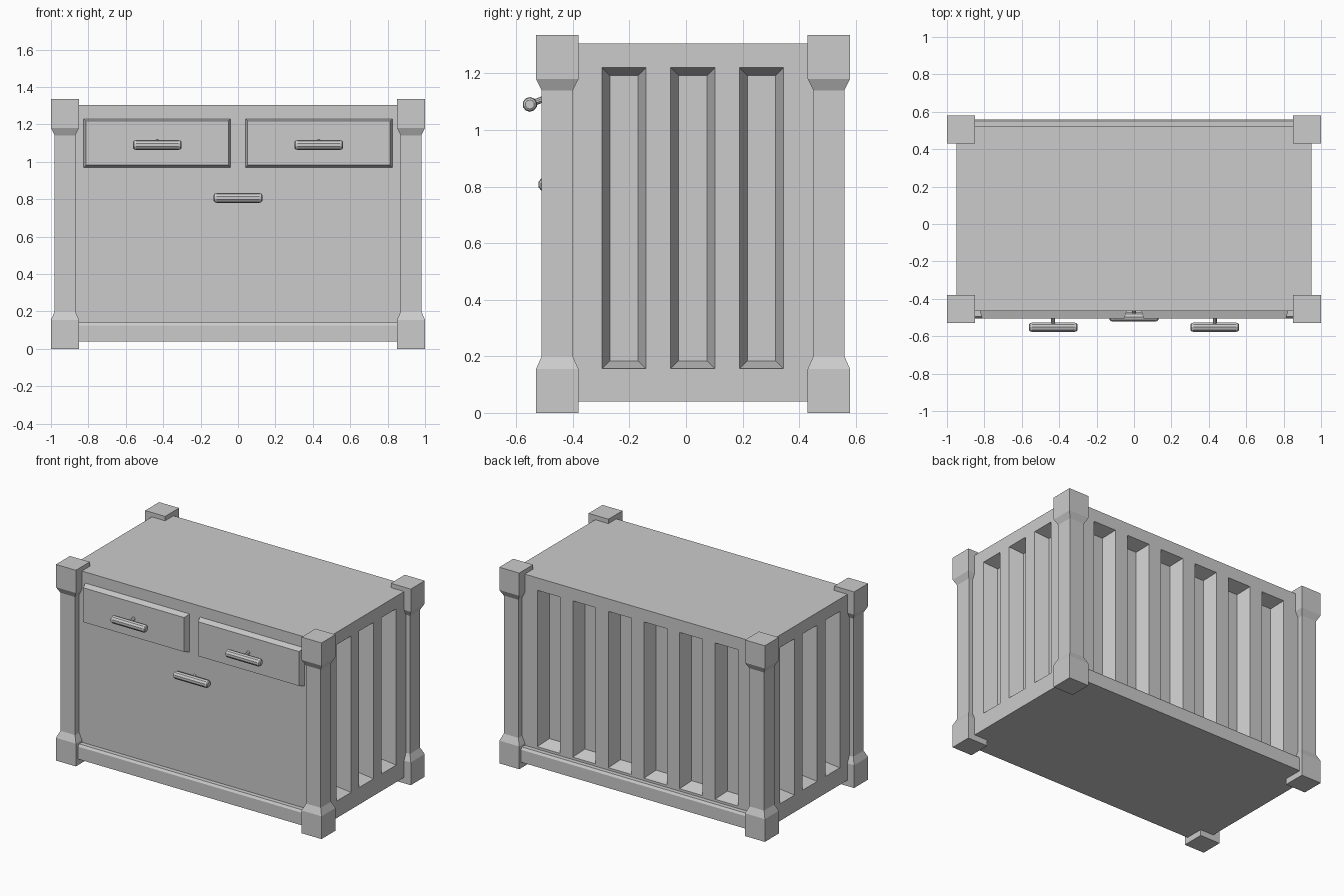
import bpy
import bmesh
from math import pi
from mathutils import Matrix, Vector

if "Cube" in bpy.data.objects:
    bpy.data.objects.remove(bpy.data.objects["Cube"], do_unlink=True)

grey = bpy.data.materials.new("plain_grey")
grey.use_nodes = True
grey.diffuse_color = (0.6, 0.6, 0.6, 1)
grey.node_tree.nodes["Principled BSDF"].inputs["Base Color"].default_value = (0.6, 0.6, 0.6, 1)


def finish(name, bm):
    bmesh.ops.recalc_face_normals(bm, faces=bm.faces)
    mesh = bpy.data.meshes.new(name)
    bm.to_mesh(mesh)
    bm.free()
    mesh.materials.append(grey)
    obj = bpy.data.objects.new(name, mesh)
    bpy.context.scene.collection.objects.link(obj)
    return obj


def add_loft(bm, sections, matrix):
    """Stack rectangles (half width, half depth, height) along local z."""
    rings = [[bm.verts.new(matrix @ Vector((sx * a, sy * b, h)))
              for sx, sy in ((-1, -1), (1, -1), (1, 1), (-1, 1))]
             for a, b, h in sections]
    for low, high in zip(rings, rings[1:]):
        for i in range(4):
            j = (i + 1) % 4
            bm.faces.new((low[i], low[j], high[j], high[i]))
    bm.faces.new(rings[0][::-1])
    bm.faces.new(rings[-1])


def loft(name, sections, matrix):
    bm = bmesh.new()
    add_loft(bm, sections, matrix)
    return finish(name, bm)


def facing(angle, location):
    """Local z points outward (-y turned by angle), local y points up."""
    return Matrix.Translation(location) @ Matrix.Rotation(angle, 4, 'Z') @ Matrix.Rotation(pi / 2, 4, 'X')


MID_Y = 0.0275
BACK = 0.52
FRONT = -0.465
SIDE = 0.95

# Body box
body = loft("body", [(SIDE, (BACK - FRONT) / 2, 0.04), (SIDE, (BACK - FRONT) / 2, 1.305)],
            Matrix.Translation((0, MID_Y, 0)))

# Sloped recesses in the back and both sides
cut = bmesh.new()


def recess(angle, location, half_width):
    depth, inset, over = 0.09, 0.028, 0.02
    flare = inset * over / depth
    add_loft(cut, [(half_width - inset, 0.532 - inset, -depth),
                   (half_width + flare, 0.532 + flare, over)], facing(angle, location))


for i in range(6):
    recess(pi, ((i - 2.5) * 0.268, BACK, 0.688), 0.086)
for side in (-1, 1):
    for i in range(3):
        recess(side * pi / 2, (side * SIDE, 0.024 + (i - 1) * 0.243, 0.688), 0.078)
cutter = finish("recess_cutter", cut)
cutter.hide_render = True
mod = body.modifiers.new("recesses", 'BOOLEAN')
mod.operation = 'DIFFERENCE'
mod.solver = 'EXACT'
mod.object = cutter
bpy.context.view_layer.objects.active = body
body.select_set(True)
bpy.ops.object.modifier_apply(modifier=mod.name)
bpy.data.objects.remove(cutter, do_unlink=True)

# Corner posts with thicker feet and caps
thick, thin = 0.075, 0.055
post = [(thick, 0), (thick, 0.155), (thin, 0.2), (thin, 1.14), (thick, 1.18), (thick, 1.335)]
for side, x in (("right", -0.925), ("left", 0.925)):
    for end, y in (("front", -0.455), ("back", 0.505)):
        loft(f"{end}_{side}_post", [(w, w, z) for w, z in post], Matrix.Translation((x, y, 0)))

# Bottom rails with a bevelled upper edge
half = (BACK - FRONT) / 2
for name, s in (("front_rail", -1), ("back_rail", 1)):
    y = MID_Y + s * half
    loft(name, [(0.89, 0.04, 0.04), (0.89, 0.04, 0.125), (0.89, 0.03, 0.14)],
         Matrix.Translation((0, y, 0)))


# Handles: a rounded bar on a slanted stem
def rod(bm, start, end, radii):
    """Ten-sided rod; radii are (fraction along, radius) pairs."""
    start, end = Vector(start), Vector(end)
    turn = (end - start).to_track_quat('Z', 'Y').to_matrix().to_4x4()
    rings = []
    for t, r in radii:
        m = Matrix.Translation(start.lerp(end, t)) @ turn
        rings.append(bmesh.ops.create_circle(bm, segments=10, radius=r, matrix=m)["verts"])
    for a, b in zip(rings, rings[1:]):
        for i in range(10):
            j = (i + 1) % 10
            bm.faces.new((a[i], a[j], b[j], b[i]))
    bm.faces.new(rings[0][::-1])
    bm.faces.new(rings[-1])


def handle(name, x, y, z):
    bm = bmesh.new()
    rod(bm, (x - 0.13, y, z), (x + 0.13, y, z),
        [(0, 0.016), (0.02, 0.023), (0.06, 0.026), (0.94, 0.026), (0.98, 0.023), (1, 0.016)])
    rod(bm, (x, y, z), (x, y + 0.07, z + 0.028), [(0, 0.011), (1, 0.011)])
    finish(name, bm)


# Drawers with slightly tapered fronts
for side, x in (("right", -0.432), ("left", 0.432)):
    loft(f"{side}_drawer", [(0.393, 0.13, -0.01), (0.393, 0.13, 0), (0.38, 0.117, 0.04)],
         facing(0, (x, FRONT, 1.1)))
    handle(f"{side}_drawer_handle", x, -0.552, 1.09)
handle("door_handle", 0, -0.497, 0.807)
